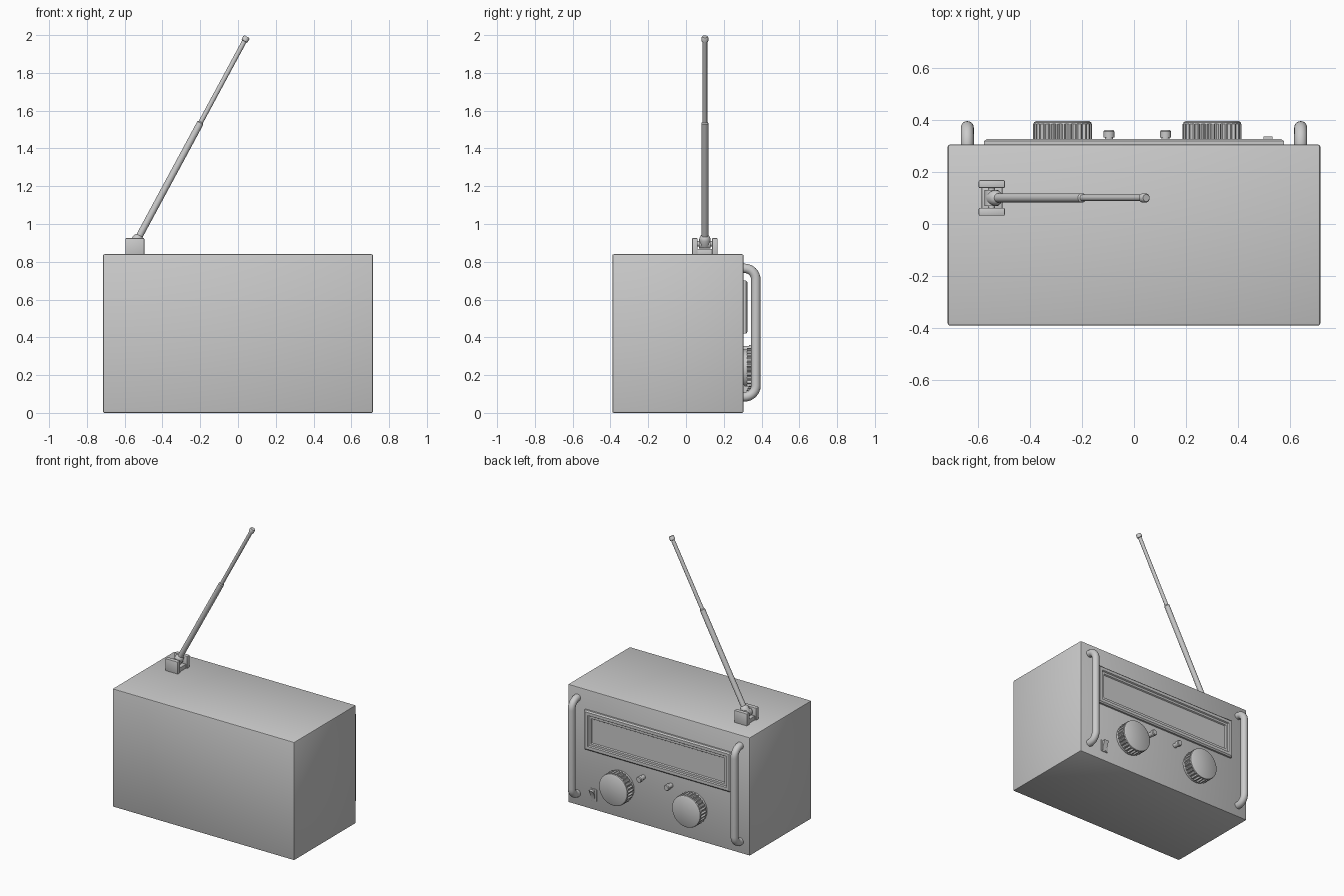
import bpy, bmesh, math
from mathutils import Vector

if "Cube" in bpy.data.objects:
    bpy.data.objects.remove(bpy.data.objects["Cube"])


def new_object(name, bm, smooth=True):
    bmesh.ops.recalc_face_normals(bm, faces=bm.faces)
    mesh = bpy.data.meshes.new(name)
    bm.to_mesh(mesh)
    bm.free()
    ob = bpy.data.objects.new(name, mesh)
    bpy.context.collection.objects.link(ob)
    if smooth:
        bpy.ops.object.select_all(action='DESELECT')
        bpy.context.view_layer.objects.active = ob
        ob.select_set(True)
        bpy.ops.object.shade_smooth_by_angle(angle=math.radians(35))
    return ob


def box(name, lo, hi, bevel=0.0):
    lo, hi = Vector(lo), Vector(hi)
    bm = bmesh.new()
    bmesh.ops.create_cube(bm, size=1)
    for v in bm.verts:
        v.co = Vector(a * b for a, b in zip(v.co, hi - lo)) + (lo + hi) / 2
    if bevel:
        bmesh.ops.bevel(bm, geom=bm.edges[:], offset=bevel, segments=2,
                        profile=0.5, affect='EDGES')
    return new_object(name, bm)


def loft(name, rings):
    """Skin a list of closed rings and cap both ends."""
    bm = bmesh.new()
    rows = [[bm.verts.new(p) for p in ring] for ring in rings]
    n = len(rows[0])
    for a, b in zip(rows, rows[1:]):
        for i in range(n):
            j = (i + 1) % n
            bm.faces.new((a[i], a[j], b[j], b[i]))
    bm.faces.new(rows[0])
    bm.faces.new(rows[-1])
    return new_object(name, bm)


def lathe(name, origin, axis, profile, sides=24, groove=0.0, teeth=0):
    """Turn (distance, radius, fluted) points about an axis."""
    rot = Vector((0, 0, 1)).rotation_difference(Vector(axis))
    n = teeth * 4 if teeth else sides
    rings = []
    for h, r, fluted in profile:
        ring = []
        for i in range(n):
            a = 2 * math.pi * i / n
            rr = r - (groove if fluted and i % 4 > 1 else 0)
            p = Vector((rr * math.cos(a), rr * math.sin(a), h))
            ring.append(Vector(origin) + rot @ p)
        rings.append(ring)
    return loft(name, rings)


# Cabinet
BACK = 0.305
box("cabinet", (-0.715, -0.39, 0), (0.715, BACK, 0.84), 0.008)

# Display: stepped frame around a recessed panel
steps = [(0.575, 0.14, 0.30), (0.575, 0.14, 0.318), (0.565, 0.131, 0.326),
         (0.545, 0.110, 0.326), (0.540, 0.105, 0.318), (0.525, 0.090, 0.318),
         (0.520, 0.085, 0.310)]
loft("display", [[(sx * w, y, 0.56 + sz * h) for sx, sz in
                  ((-1, -1), (1, -1), (1, 1), (-1, 1))] for w, h, y in steps])

# Tuning knobs with fluted sides
knob = [(-0.005, 0.106, 0), (0.018, 0.106, 0), (0.018, 0.113, 1), (0.078, 0.113, 1),
        (0.078, 0.112, 0), (0.085, 0.110, 0), (0.090, 0.102, 0)]
for name, x in (("tuning_knob_left", -0.274), ("tuning_knob_right", 0.30)):
    lathe(name, (x, BACK, 0.23), (0, 1, 0), knob, groove=0.010, teeth=28)

# Small push knobs
stud = [(-0.005, 0.016, 0), (0.028, 0.016, 0), (0.028, 0.021, 0),
        (0.050, 0.021, 0), (0.055, 0.017, 0)]
for name, x in (("small_knob_left", -0.096), ("small_knob_right", 0.121)):
    lathe(name, (x, BACK, 0.338), (0, 1, 0), stud)

# Rocker switch: bezel and wedge
box("switch_bezel", (0.488, 0.30, 0.065), (0.54, 0.310, 0.15), 0.002)
wedge = [(0.305, 0.073), (0.312, 0.073), (0.318, 0.108), (0.335, 0.142), (0.305, 0.142)]
loft("switch_rocker", [[(x, y, z) for y, z in wedge] for x in (0.497, 0.531)])

# Side handles: round tube swept along a bracket path
half = [(0.298, 0.765), (0.310, 0.765)]
for k in range(1, 9):
    a = math.pi / 2 * k / 8
    half.append((0.310 + 0.06 * math.sin(a), 0.705 + 0.06 * math.cos(a)))
path = half + [(y, 0.85 - z) for y, z in reversed(half)]
for name, x in (("handle_left", -0.64), ("handle_right", 0.64)):
    rings = []
    for i, (y, z) in enumerate(path):
        p0, p1 = path[max(i - 1, 0)], path[min(i + 1, len(path) - 1)]
        t = Vector((0, p1[0] - p0[0], p1[1] - p0[1])).normalized()
        side = t.cross(Vector((1, 0, 0)))
        rings.append([Vector((x, y, z)) + 0.025 * (
            math.cos(a) * Vector((1, 0, 0)) + math.sin(a) * side)
            for a in (2 * math.pi * k / 20 for k in range(20))])
    loft(name, rings)

# Aerial bracket: floor and two cheeks
box("aerial_base", (-0.585, 0.04, 0.83), (-0.505, 0.16, 0.868), 0.003)
for name, y in (("aerial_cheek_front", 0.032), ("aerial_cheek_rear", 0.138)):
    box(name, (-0.596, y, 0.83), (-0.496, y + 0.03, 0.925), 0.004)
lathe("aerial_pivot", (-0.547, 0.05, 0.895), (0, 1, 0),
      [(0, 0.014, 0), (0.02, 0.014, 0), (0.02, 0.026, 0),
       (0.08, 0.026, 0), (0.08, 0.014, 0), (0.10, 0.014, 0)])

# Telescopic aerial
foot, tip = Vector((-0.547, 0.10, 0.89)), Vector((0.047, 0.10, 1.992))
axis = (tip - foot).normalized()
L = (tip - foot).length
mid = L * 0.585
lathe("aerial", foot, axis,
      [(0, 0.028, 0), (0.035, 0.030, 0), (0.05, 0.024, 0), (0.055, 0.018, 0),
       (mid, 0.018, 0), (mid + 0.006, 0.0125, 0), (L - 0.028, 0.0125, 0),
       (L - 0.026, 0.018, 0), (L - 0.006, 0.018, 0), (L, 0.014, 0)], sides=20)
